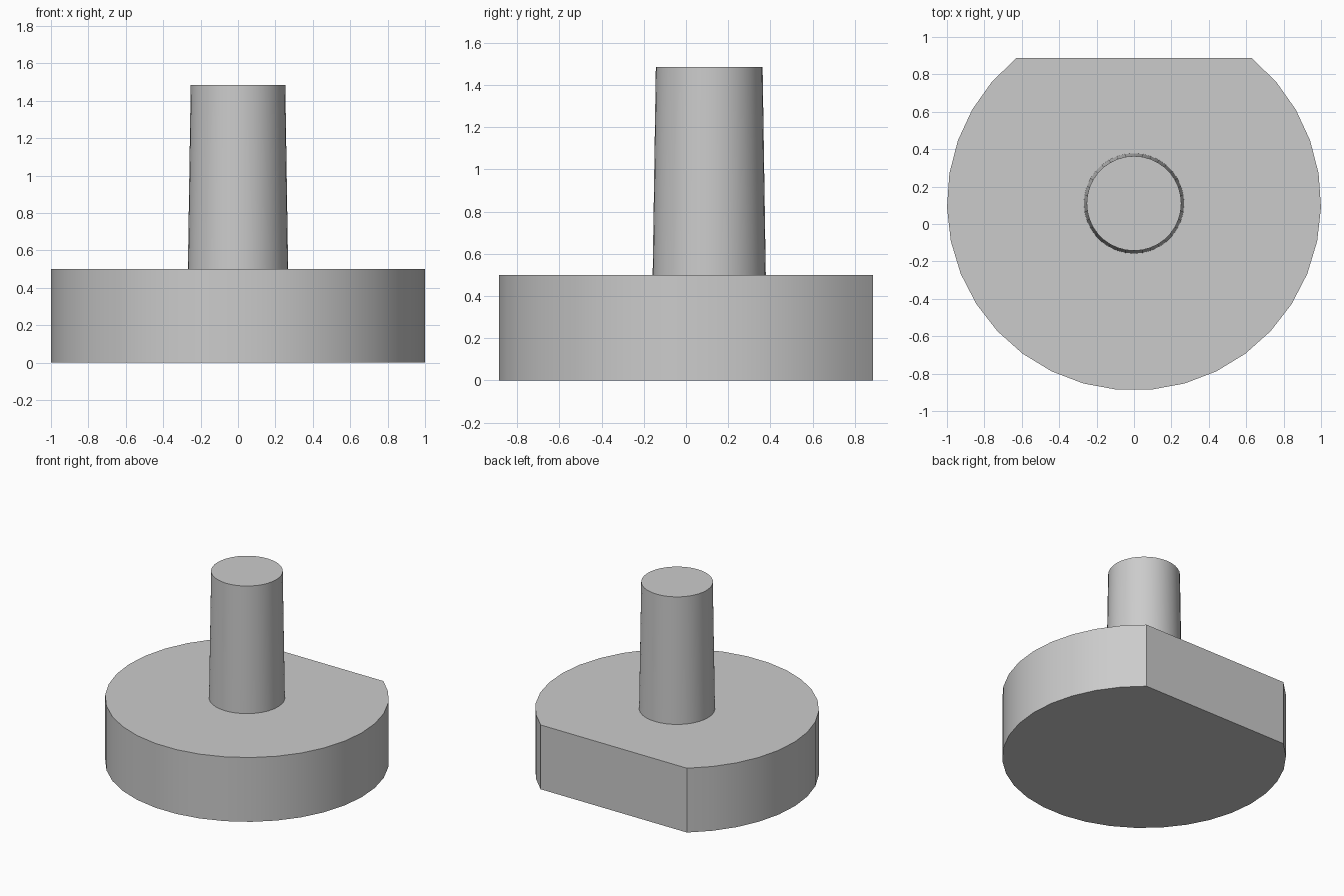
import bpy
import bmesh
from math import cos, sin, radians, asin

cube = bpy.data.objects.get("Cube")
if cube:
    bpy.data.objects.remove(cube, do_unlink=True)

CENTRE_Y = 0.11
FLAT_Y = 0.887
BASE_TOP = 0.5
STEM_TOP = 1.485

grey = bpy.data.materials.new("plain_grey")
grey.use_nodes = True
colour = (0.6, 0.6, 0.6, 1)
grey.diffuse_color = colour
grey.node_tree.nodes["Principled BSDF"].inputs["Base Color"].default_value = colour


def arc(radius, start, sweep, count, step):
    """Points on a circle around the shared axis."""
    angles = [start + sweep * i / step for i in range(count)]
    return [(radius * cos(a), CENTRE_Y + radius * sin(a)) for a in angles]


def loft(name, low, high, z_low, z_high):
    """Closed solid between two matching outlines."""
    bm = bmesh.new()
    bottom = [bm.verts.new((x, y, z_low)) for x, y in low]
    top = [bm.verts.new((x, y, z_high)) for x, y in high]
    n = len(low)
    for i in range(n):
        j = (i + 1) % n
        bm.faces.new((bottom[i], bottom[j], top[j], top[i]))
    bm.faces.new(top)
    bm.faces.new(bottom[::-1])
    bmesh.ops.recalc_face_normals(bm, faces=bm.faces)
    mesh = bpy.data.meshes.new(name)
    bm.to_mesh(mesh)
    bm.free()
    mesh.materials.append(grey)
    obj = bpy.data.objects.new(name, mesh)
    bpy.context.collection.objects.link(obj)
    bpy.ops.object.select_all(action="DESELECT")
    obj.select_set(True)
    bpy.context.view_layer.objects.active = obj
    bpy.ops.object.shade_smooth_by_angle(angle=radians(30))
    return obj


# Round base, cut straight across the back
segments = 27
corner = asin(FLAT_Y - CENTRE_Y)
outline = arc(1, corner, -(radians(180) + 2 * corner), segments + 1, segments)
loft("base_disc", outline, outline, 0, BASE_TOP)

# Slightly tapered stem
sides = 36
turn = radians(360)
loft("stem", arc(0.268, 0, turn, sides, sides), arc(0.253, 0, turn, sides, sides),
     BASE_TOP, STEM_TOP)
